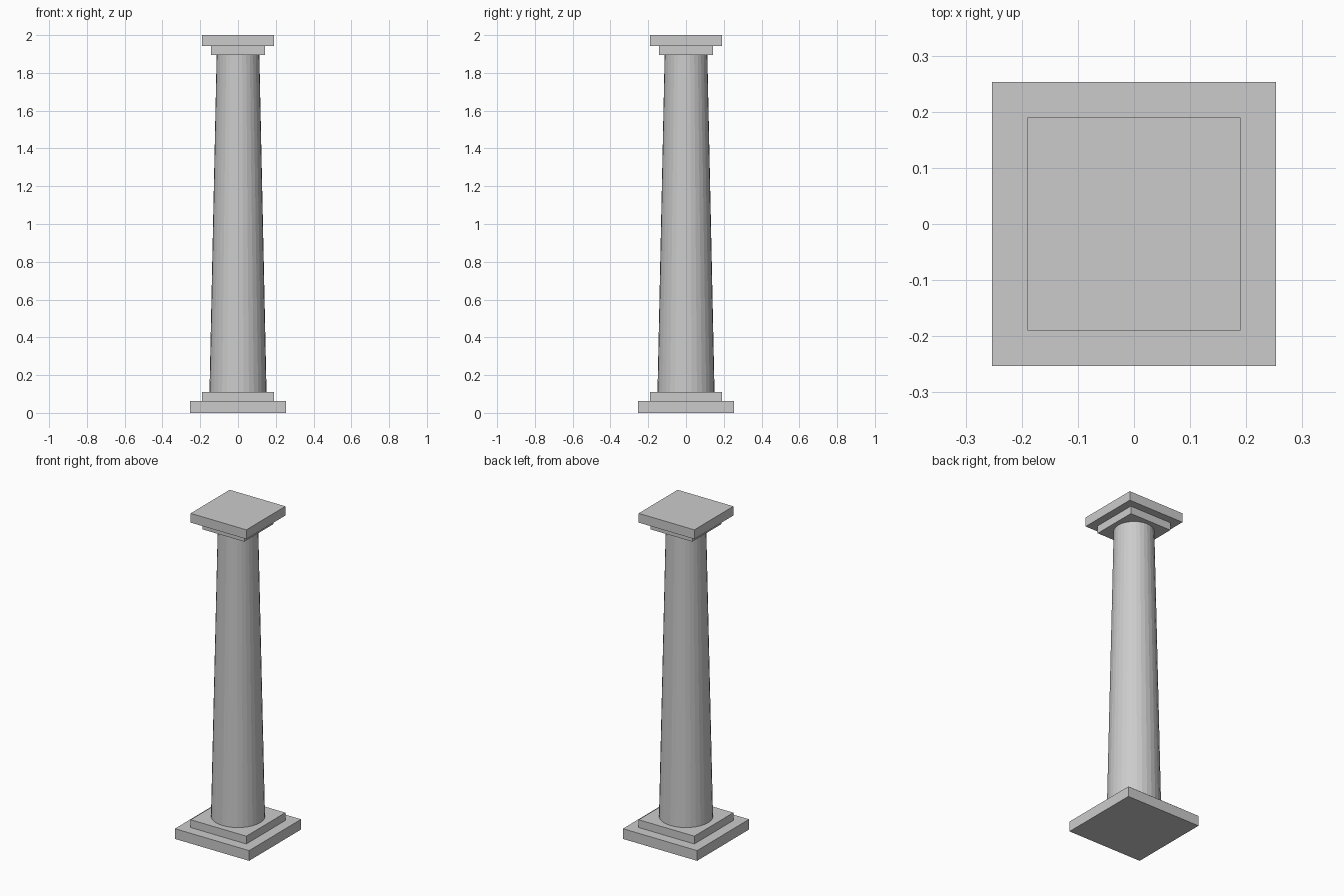
import bpy

cube = bpy.data.objects.get("Cube")
if cube:
    bpy.data.objects.remove(cube, do_unlink=True)

stone = bpy.data.materials.new("grey_stone")
stone.use_nodes = True
colour = (0.6, 0.6, 0.6, 1)
stone.diffuse_color = colour
stone.node_tree.nodes["Principled BSDF"].inputs["Base Color"].default_value = colour


def finish(name):
    obj = bpy.context.object
    obj.name = obj.data.name = name
    obj.data.materials.append(stone)
    return obj


def slab(name, width, bottom, top):
    bpy.ops.mesh.primitive_cube_add(size=1, location=(0, 0, (bottom + top) / 2))
    bpy.context.object.scale = (width, width, top - bottom)
    bpy.ops.object.transform_apply(location=False, rotation=False, scale=True)
    return finish(name)


# Stepped square base
slab("base_plinth", 0.506, 0, 0.063)
slab("base_step", 0.38, 0.063, 0.111)

# Tapered, faceted shaft
SHAFT_BOTTOM, SHAFT_TOP = 0.111, 1.896
bpy.ops.mesh.primitive_cone_add(
    vertices=32, radius1=0.151, radius2=0.113, depth=SHAFT_TOP - SHAFT_BOTTOM,
    location=(0, 0, (SHAFT_BOTTOM + SHAFT_TOP) / 2))
finish("shaft")

# Stepped square capital
slab("capital_step", 0.285, 1.896, 1.943)
slab("capital_slab", 0.38, 1.943, 2)
